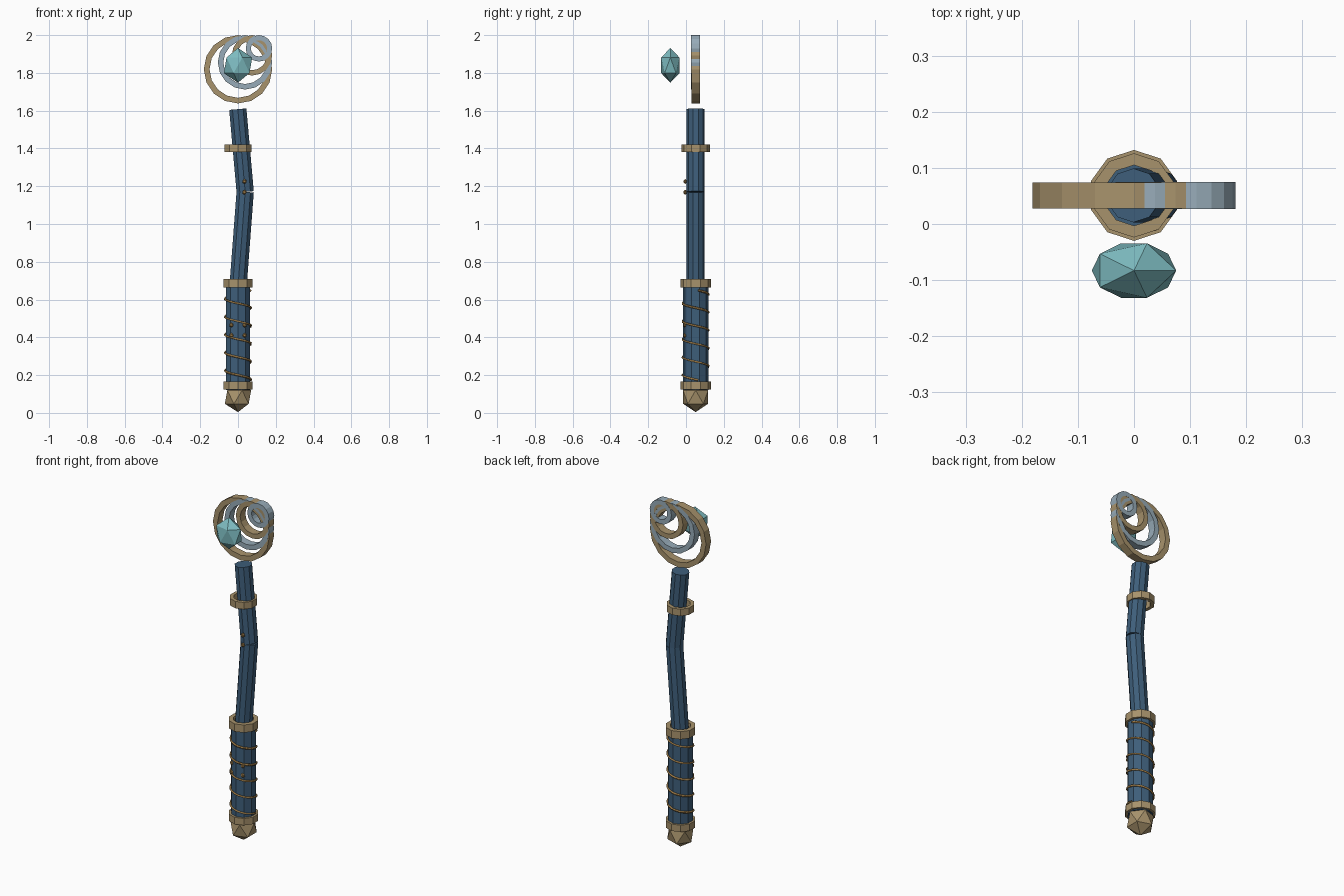
import bpy, bmesh, math
from mathutils import Vector, Matrix

if "Cube" in bpy.data.objects:
    bpy.data.objects.remove(bpy.data.objects["Cube"])

CY = 0.051  # depth position of the staff axis


def material(name, rgb):
    m = bpy.data.materials.new(name)
    m.diffuse_color = (*rgb, 1)
    m.use_nodes = True
    m.node_tree.nodes["Principled BSDF"].inputs["Base Color"].default_value = m.diffuse_color
    return m


BLUE = material("dark_blue", (0.048, 0.112, 0.195))
GOLD = material("pale_gold", (0.39, 0.29, 0.15))
BRONZE = material("bronze", (0.34, 0.20, 0.065))
STEEL = material("pale_steel", (0.31, 0.41, 0.48))
GEM = material("teal_gem", (0.21, 0.51, 0.54))


def add_object(name, bm, mat):
    bmesh.ops.recalc_face_normals(bm, faces=bm.faces)
    mesh = bpy.data.meshes.new(name)
    bm.to_mesh(mesh)
    bm.free()
    mesh.materials.append(mat)
    ob = bpy.data.objects.new(name, mesh)
    bpy.context.collection.objects.link(ob)
    return ob


def rod(name, start, end, radius, mat, sides=10):
    """Straight rod between two points, with square-cut ends."""
    start, end = Vector(start), Vector(end)
    axis = end - start
    bm = bmesh.new()
    bmesh.ops.create_cone(bm, cap_ends=True, segments=sides, radius1=radius,
                          radius2=radius, depth=axis.length)
    tilt = Matrix.Rotation(math.atan2(axis.x, axis.z), 4, 'Y')
    bm.transform(Matrix.Translation((start + end) / 2) @ tilt)
    return add_object(name, bm, mat)


def band(name, centre, outer, inner, width, sides, mat, upright=False):
    """Ring with a rectangular cross-section, lying flat or facing the front."""
    bm = bmesh.new()
    h = width / 2
    loops = []
    for i in range(sides):
        a = math.pi / 2 + 2 * math.pi * i / sides
        c, s = math.cos(a), math.sin(a)
        loops.append([bm.verts.new((r * c, r * s, z)) for r, z in
                      ((outer, -h), (outer, h), (inner, h), (inner, -h))])
    for i in range(sides):
        p, q = loops[i], loops[(i + 1) % sides]
        for k in range(4):
            bm.faces.new((p[k], q[k], q[(k + 1) % 4], p[(k + 1) % 4]))
    turn = Matrix.Rotation(math.pi / 2, 4, 'X') if upright else Matrix()
    bm.transform(Matrix.Translation(centre) @ turn)
    return add_object(name, bm, mat)


def crystal(name, centre, size, mat):
    bm = bmesh.new()
    bmesh.ops.create_icosphere(bm, subdivisions=1, radius=1)
    bm.transform(Matrix.Translation(centre) @ Matrix.Diagonal((*size, 1)))
    return add_object(name, bm, mat)


# Pommel, grip and the two-piece bent shaft
crystal("pommel", (0, CY, 0.084), (0.078, 0.078, 0.08), GOLD)
rod("grip", (0, CY, 0.12), (0, CY, 0.675), 0.068, BLUE)
rod("lower_shaft", (-0.002, CY, 0.64), (0.038, CY, 1.17), 0.048, BLUE)
rod("upper_shaft", (0.038, CY, 1.17), (-0.001, CY, 1.608), 0.048, BLUE)

# Collars
band("lower_collar", (0, CY, 0.145), 0.081, 0.056, 0.04, 10, GOLD)
band("middle_collar", (0, CY, 0.687), 0.081, 0.056, 0.045, 10, GOLD)
band("upper_collar", (0, CY, 1.40), 0.075, 0.054, 0.04, 10, GOLD)

# Wire wrapped round the grip: descends anticlockwise
curve = bpy.data.curves.new("grip_wire", 'CURVE')
curve.dimensions = '3D'
curve.bevel_depth = 0.006
curve.bevel_resolution = 0
curve.use_fill_caps = True
steps, turns, pitch = 100, 5, 0.095
spline = curve.splines.new('POLY')
spline.points.add(steps)
for i, p in enumerate(spline.points):
    t = -0.72 + turns * i / steps
    a = -math.pi / 2 + 2 * math.pi * t
    p.co = (0.069 * math.cos(a), CY + 0.069 * math.sin(a), 0.58 - pitch * t, 1)
curve.materials.append(BRONZE)
wire = bpy.data.objects.new("grip_wire", curve)
bpy.context.collection.objects.link(wire)

# Small studs on the front of the grip and at the bend
studs = [(x, -0.006, z) for x in (-0.035, 0.035) for z in (0.41, 0.465)]
studs += [(0.034, -0.004, z) for z in (1.168, 1.225)]
for i, c in enumerate(studs):
    crystal(f"stud_{i + 1}", c, (0.013, 0.01, 0.013), BRONZE)

# Head: nested rings that crowd into the upper right corner
for i, r in enumerate((0.181, 0.144, 0.107, 0.07)):
    d = 0.181 - r
    band(f"head_ring_{i + 1}", (d, CY, 1.819 + d), r, r - 0.03 + 0.001 * i,
         0.046 + 0.0008 * i, 16, STEEL if i % 2 else GOLD, upright=True)

# Floating gem in front of the head
crystal("gem", (0, -0.083, 1.84), (0.084, 0.057, 0.092), GEM)
